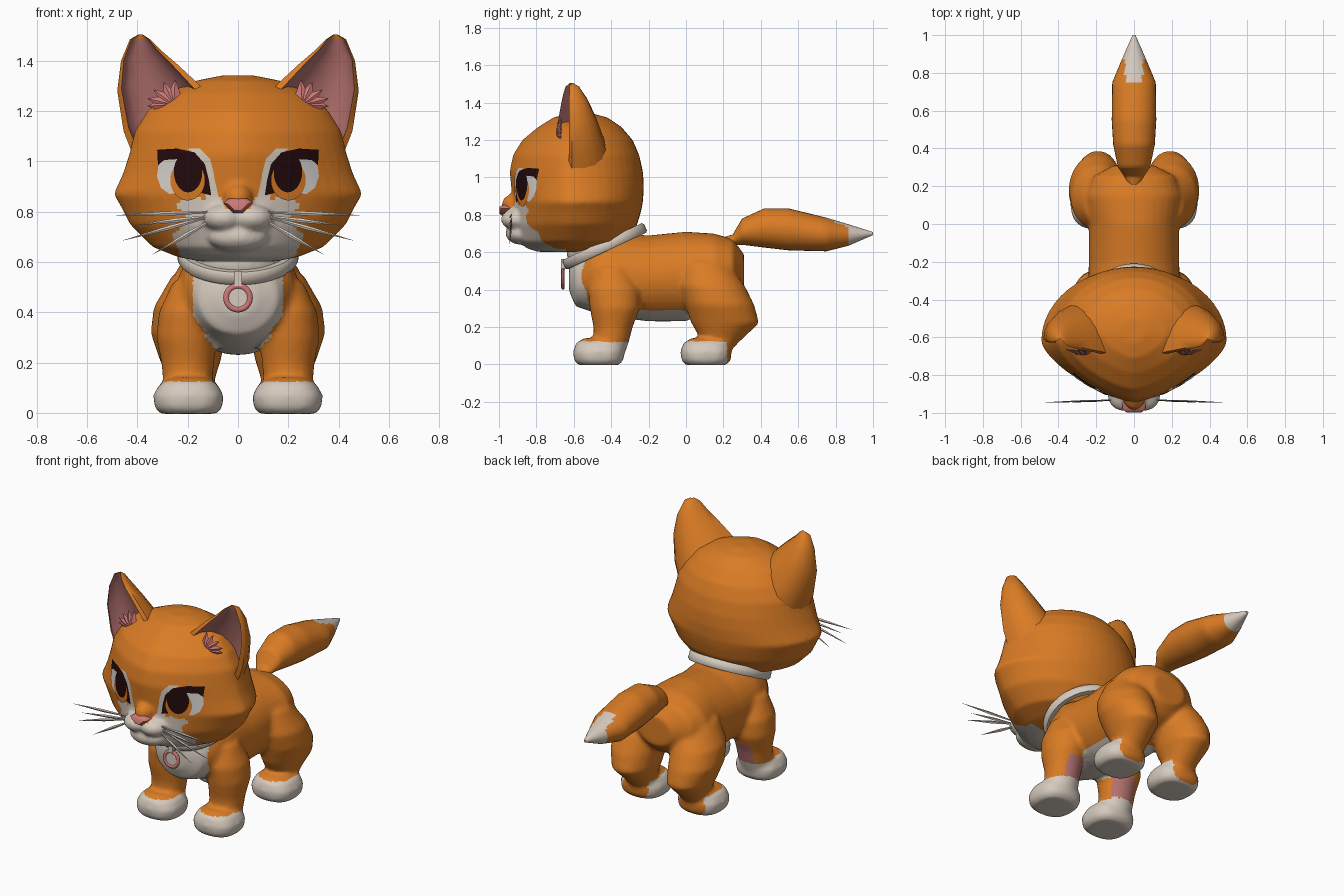
import bpy, bmesh, math
from mathutils import Vector, Matrix
from mathutils.bvhtree import BVHTree

if "Cube" in bpy.data.objects:
    bpy.data.objects.remove(bpy.data.objects["Cube"])

def material(name, rgb):
    m = bpy.data.materials.new(name)
    m.diffuse_color = (*rgb, 1)
    m.use_nodes = True
    m.node_tree.nodes["Principled BSDF"].inputs["Base Color"].default_value = m.diffuse_color
    return m

ORANGE = material("orange_fur", (0.70, 0.20, 0.018))
CREAM = material("cream_fur", (0.67, 0.59, 0.51))
DARK = material("dark_brown", (0.016, 0.003, 0.004))
PINK = material("pink", (0.60, 0.19, 0.18))
EAR_PINK = material("dusty_pink", (0.46, 0.17, 0.16))
EYE_WHITE = material("eye_white", (0.68, 0.65, 0.62))

def signed_pow(v, e):
    return math.copysign(abs(v) ** e, v)

def loft(bm, rings):
    """Skin closed rings of points and cap both ends."""
    vs = [[bm.verts.new(p) for p in r] for r in rings]
    n = len(vs[0])
    for a, b in zip(vs, vs[1:]):
        for i in range(n):
            bm.faces.new((a[i], a[(i + 1) % n], b[(i + 1) % n], b[i]))
    bm.faces.new(vs[0][::-1])
    bm.faces.new(vs[-1])

def flat_ring(x, y, z, rx, ry, n=24, p=2.0):
    """Horizontal superellipse."""
    return [(x + rx * signed_pow(math.cos(a), 2 / p), y + ry * signed_pow(math.sin(a), 2 / p), z)
            for a in (2 * math.pi * i / n for i in range(n))]

def upright_ring(y, zc, rx, rz, n=32):
    return [(rx * math.cos(a), y, zc + rz * math.sin(a)) for a in (2 * math.pi * i / n for i in range(n))]

def ball(bm, c, r):
    bmesh.ops.create_uvsphere(bm, u_segments=24, v_segments=14, radius=1,
                              matrix=Matrix.Translation(c) @ Matrix.Diagonal((*r, 1)))

def spike(bm, a, b, r, mid=0.3, n=4):
    """Thin pointed blade from a to b."""
    a, b = Vector(a), Vector(b)
    d = (b - a).normalized()
    u = d.cross(Vector((0, 1, 0))).normalized()
    v = d.cross(u)
    rings = []
    for t, k in ((0, 0.4), (mid, 1), (1, 0.03)):
        rings.append([a.lerp(b, t) + r * k * (u * math.cos(q) + v * 0.5 * math.sin(q))
                      for q in (2 * math.pi * i / n for i in range(n))])
    loft(bm, rings)

def finish(bm, name, mats, rule=None, voxel=0, smooth=5):
    """Make an object, optionally fused into one skin, coloured by a rule."""
    bmesh.ops.recalc_face_normals(bm, faces=bm.faces[:])
    me = bpy.data.meshes.new(name)
    bm.to_mesh(me)
    bm.free()
    ob = bpy.data.objects.new(name, me)
    bpy.context.collection.objects.link(ob)
    if voxel:
        r = ob.modifiers.new("fuse", 'REMESH')
        r.mode, r.voxel_size = 'VOXEL', voxel
        s = ob.modifiers.new("relax", 'SMOOTH')
        s.factor, s.iterations = 0.5, smooth
        dg = bpy.context.evaluated_depsgraph_get()
        fused = bpy.data.meshes.new_from_object(ob.evaluated_get(dg))
        ob.modifiers.clear()
        ob.data = fused
        bpy.data.meshes.remove(me)
        fused.name = name
        me = fused
        me.materials.clear()
    for m in mats:
        me.materials.append(m)
    if rule:
        for f in me.polygons:
            f.material_index = rule(f.center, f.normal)
    return ob

def inside(x, z, poly):
    hit = False
    for (x1, z1), (x2, z2) in zip(poly, poly[1:] + poly[:1]):
        if (z1 > z) != (z2 > z) and x < (x2 - x1) * (z - z1) / (z2 - z1) + x1:
            hit = not hit
    return hit

# Body: torso, neck, legs and paws fused into one skin
bm = bmesh.new()
loft(bm, [upright_ring(*r) for r in (
    (-0.625, 0.46, 0.07, 0.07), (-0.59, 0.46, 0.16, 0.15), (-0.50, 0.49, 0.22, 0.21),
    (-0.40, 0.48, 0.245, 0.225), (-0.20, 0.46, 0.24, 0.23), (0.0, 0.47, 0.24, 0.24),
    (0.15, 0.50, 0.26, 0.20), (0.25, 0.51, 0.22, 0.16), (0.31, 0.50, 0.11, 0.09))])
ball(bm, (0, -0.45, 0.60), (0.2, 0.19, 0.13))
for s in (1, -1):
    loft(bm, [flat_ring(s * x, *r) for x, *r in (
        (0.18, -0.40, 0.52, 0.08, 0.09), (0.20, -0.385, 0.40, 0.115, 0.14), (0.205, -0.38, 0.30, 0.12, 0.135),
        (0.20, -0.39, 0.20, 0.105, 0.105), (0.20, -0.40, 0.12, 0.098, 0.095), (0.20, -0.41, 0.05, 0.09, 0.08))])
    loft(bm, [flat_ring(s * x, *r) for x, *r in (
        (0.17, 0.10, 0.55, 0.09, 0.12), (0.19, 0.14, 0.42, 0.145, 0.175), (0.20, 0.18, 0.32, 0.148, 0.185),
        (0.19, 0.21, 0.22, 0.125, 0.182), (0.185, 0.19, 0.14, 0.095, 0.115), (0.185, 0.14, 0.06, 0.085, 0.085))])
    for y in (-0.467, 0.107):
        loft(bm, [flat_ring(s * 0.197, y, z, rx, ry, p=2.5) for z, rx, ry in (
            (-0.004, 0.11, 0.105), (0.02, 0.135, 0.132), (0.07, 0.14, 0.137), (0.115, 0.115, 0.12), (0.14, 0.07, 0.08))])

def body_rule(c, n):
    x = abs(c.x)
    if c.z < 0.125 and c.y < 0.22:
        return 1
    if c.y < -0.47 and c.z > 0.25 and x < 0.07 + 0.11 * min(1, (c.z - 0.25) / 0.14):
        return 1
    if n.z < -0.5 and 0.19 < c.z < 0.32 and x < 0.16 and -0.5 < c.y < 0.06:
        return 1
    if -0.36 < c.y < -0.2 and c.z < 0.25 and n.y > 0.55 and x < 0.25:
        return 2
    return 0

finish(bm, "body", [ORANGE, CREAM, EAR_PINK], body_rule, 0.014)

# Head: skull, muzzle lobes, chin and nose bridge fused into one skin
def head_ring(z, hw, yf, yb, n=48):
    pts = []
    for i in range(n):
        a = 2 * math.pi * i / n
        c, s = math.cos(a), math.sin(a)
        cy = yf * 0.56 + yb * 0.44 if z > 1.25 or z < 0.65 else -0.62
        e = 2 / 1.5 if s < 0 else 1
        pts.append((hw * signed_pow(c, e), cy + (cy - yf if s < 0 else yb - cy) * signed_pow(s, e), z))
    return pts

bm = bmesh.new()
loft(bm, [head_ring(*r) for r in (
    (0.602, 0.15, -0.79, -0.48), (0.62, 0.24, -0.85, -0.41), (0.66, 0.34, -0.90, -0.32), (0.75, 0.43, -0.925, -0.26),
    (0.82, 0.465, -0.925, -0.24), (0.87, 0.495, -0.925, -0.23), (0.95, 0.458, -0.935, -0.225), (1.03, 0.432, -0.943, -0.23),
    (1.12, 0.41, -0.925, -0.25), (1.20, 0.36, -0.875, -0.285), (1.27, 0.285, -0.79, -0.345),
    (1.32, 0.17, -0.71, -0.42), (1.342, 0.06, -0.63, -0.50))])
for s in (1, -1):
    ball(bm, (s * 0.055, -0.905, 0.775), (0.085, 0.085, 0.055))
ball(bm, (0, -0.88, 0.70), (0.12, 0.085, 0.06))
ball(bm, (0, -0.91, 0.855), (0.06, 0.075, 0.06))

MUZZLE = [(-0.01, 0.80), (0.05, 0.815), (0.07, 0.86), (0.10, 0.87), (0.13, 0.85), (0.21, 0.86), (0.25, 0.82),
          (0.205, 0.79), (0.22, 0.74), (0.26, 0.71), (0.24, 0.65), (0.20, 0.57), (-0.01, 0.57)]
head = finish(bm, "head", [ORANGE, CREAM],
              lambda c, n: int(c.y < -0.64 and inside(abs(c.x), c.z, MUZZLE)), 0.012, 4)

# Nose
bm = bmesh.new()
loft(bm, [[(x * k, y, 0.823 + z * k) for x, z in
           ((-0.06, 0.012), (-0.035, 0.03), (0.035, 0.03), (0.06, 0.012), (0.02, -0.028), (-0.02, -0.028))]
          for y, k in ((-0.94, 1.0), (-0.98, 1.0), (-0.998, 0.65))])
finish(bm, "nose", [PINK])

# Eyes: thin plates laid onto the face
hm = bmesh.new()
hm.from_mesh(head.data)
face_tree = BVHTree.FromBMesh(hm)
hm.free()

def plate(name, outline, mat, lift):
    bm = bmesh.new()
    for s in (1, -1):
        bm.faces.new([bm.verts.new((s * x, 0, z)) for x, z in outline])
    bmesh.ops.triangulate(bm, faces=bm.faces[:])
    for axis, lo, hi in ((Vector((1, 0, 0)), -16, 17), (Vector((0, 0, 1)), 38, 54)):
        for k in range(lo, hi):
            bmesh.ops.bisect_plane(bm, geom=bm.verts[:] + bm.edges[:] + bm.faces[:],
                                   plane_co=axis * (k * 0.02 + 0.0013), plane_no=axis)
    for v in bm.verts:
        loc, nor, _, _ = face_tree.ray_cast(Vector((v.co.x, -2, v.co.z)), Vector((0, 1, 0)))
        if loc:
            v.co = loc + nor * lift
    ob = finish(bm, name, [mat])
    for f in ob.data.polygons:
        if f.normal.y > 0:
            f.flip()

def oval(cx, cz, rx, rz, n=28):
    return [(cx + rx * math.cos(2 * math.pi * i / n), cz + rz * math.sin(2 * math.pi * i / n)) for i in range(n)]

plate("inner_eye_stripe", [(0.07, 0.83), (0.125, 0.84), (0.115, 0.90), (0.13, 0.98), (0.17, 1.03), (0.20, 1.05),
                           (0.15, 1.05), (0.11, 1.01), (0.095, 0.95), (0.09, 0.88)], CREAM, 0.003)
plate("eye_white", [(0.20, 1.02), (0.29, 1.02), (0.315, 0.98), (0.32, 0.94), (0.305, 0.895), (0.27, 0.87), (0.20, 0.88)],
      EYE_WHITE, 0.0035)
plate("eyelash", [(0.105, 0.865), (0.145, 0.875), (0.16, 0.98), (0.22, 1.01), (0.29, 1.005), (0.315, 0.985),
                  (0.318, 1.045), (0.24, 1.05), (0.17, 1.035), (0.13, 0.99), (0.115, 0.93)], DARK, 0.005)
plate("iris", oval(0.198, 0.925, 0.068, 0.08), ORANGE, 0.0065)
plate("pupil", oval(0.195, 0.957, 0.056, 0.08), DARK, 0.008)

# Ears: cupped shells with a pink hollow
OUTER = [(0.40, 0.98), (0.455, 1.12), (0.48, 1.28), (0.465, 1.40), (0.43, 1.485), (0.395, 1.505)]
INNER = [(0.10, 1.25), (0.17, 1.32), (0.24, 1.385), (0.31, 1.445), (0.35, 1.485), (0.38, 1.505)]
DEPTH = [0.24, 0.20, 0.15, 0.10, 0.05, 0.01]
for s, side in ((1, "left"), (-1, "right")):
    bm = bmesh.new()
    rings = []
    for i, ((ox, oz), (ix, iz), d) in enumerate(zip(OUTER, INNER, DEPTH)):
        o, q = Vector((s * ox, -0.61, oz)), Vector((s * ix, -0.69 + 0.014 * i, iz))
        back = [o.lerp(q, (1 - math.cos(a)) / 2) + Vector((0, d * math.sin(a), 0))
                for a in (math.pi * k / 10 for k in range(11))]
        front = [o.lerp(q, 0.5 - 0.43 * math.cos(a)) + Vector((0, -0.012 * (i < 5) + d * 0.6 * math.sin(a), 0))
                 for a in (math.pi * k / 8 for k in range(8, -1, -1))]
        rings.append(back + front)
    loft(bm, rings)
    bm.faces.ensure_lookup_table()
    for row in range(4):
        for k in range(11, 19):
            bm.faces[row * 20 + k].material_index = 1
    finish(bm, side + "_ear", [ORANGE, EAR_PINK])
    # Fur tuft inside the ear
    bm = bmesh.new()
    for x, z in ((0.36, 1.25), (0.34, 1.20), (0.335, 1.285), (0.295, 1.315), (0.25, 1.325), (0.36, 1.22)):
        spike(bm, (s * 0.255, -0.69, 1.225), (s * x, -0.665, z), 0.024, 0.45)
    finish(bm, side + "_ear_tuft", [PINK])
    # Whiskers
    bm = bmesh.new()
    for x0, z0, x, z in ((0.08, 0.80, 0.49, 0.785), (0.08, 0.79, 0.46, 0.685), (0.08, 0.78, 0.34, 0.63),
                         (0.08, 0.785, 0.42, 0.745)):
        spike(bm, (s * x0, -0.93, z0), (s * x, -0.945, z), 0.009, 0.5)
    finish(bm, side + "_whiskers", [CREAM])

# Tail with a pale tip
KEYS = [(0.20, 0.65, 0.03, 0.03), (0.25, 0.665, 0.05, 0.03), (0.30, 0.71, 0.085, 0.07), (0.42, 0.73, 0.11, 0.105),
        (0.55, 0.722, 0.118, 0.112), (0.75, 0.695, 0.115, 0.09), (0.87, 0.692, 0.065, 0.057), (1.0, 0.70, 0.008, 0.008)]
rings = []
for a, b in zip(KEYS, KEYS[1:]):
    rings += [upright_ring(*[p + (q - p) * k / 6 for p, q in zip(a, b)]) for k in range(6)]
bm = bmesh.new()
loft(bm, rings + [upright_ring(*KEYS[-1])])
finish(bm, "tail", [ORANGE, CREAM],
       lambda c, n: int(c.y > 0.87 or (c.y > 0.735 and abs(c.x) < 0.048 and n.z > 0)))

def lathe(name, profile, mat, matrix, n=40):
    """Closed profile of (radius, height) spun into a ring."""
    bm = bmesh.new()
    rows = [[bm.verts.new(matrix @ Vector((r * math.cos(a), r * math.sin(a), h))) for r, h in profile]
            for a in (2 * math.pi * i / n for i in range(n))]
    m = len(profile)
    for i in range(n):
        p, q = rows[i], rows[(i + 1) % n]
        for j in range(m):
            bm.faces.new((p[j], q[j], q[(j + 1) % m], p[(j + 1) % m]))
    finish(bm, name, [mat])

# Collar and hanging tag
lathe("collar", [(0.205, -0.026), (0.232, -0.028), (0.241, -0.018), (0.241, 0.018), (0.232, 0.028), (0.205, 0.026)],
      CREAM, Matrix.Translation((0, -0.435, 0.632)) @ Matrix.Rotation(math.radians(25), 4, 'X'))
TAG = Matrix.Translation((0, -0.658, 0.458)) @ Matrix.Rotation(math.pi / 2, 4, 'X')
lathe("tag_rim", [(0.047 + 0.012 * math.cos(a), 0.009 * math.sin(a)) for a in (math.pi * k / 4 for k in range(8))],
      PINK, TAG, 24)
bm = bmesh.new()
bmesh.ops.create_cone(bm, cap_ends=True, segments=24, radius1=0.045, radius2=0.045, depth=0.008, matrix=TAG)
finish(bm, "tag_disc", [CREAM])
bm = bmesh.new()
bmesh.ops.create_cube(bm, size=1, matrix=Matrix.Translation((0, -0.658, 0.535)) @ Matrix.Diagonal((0.032, 0.022, 0.06, 1)))
finish(bm, "tag_clasp", [CREAM])

# Smooth shading with crisp edges kept
bpy.ops.object.select_all(action='SELECT')
bpy.context.view_layer.objects.active = head
bpy.ops.object.shade_smooth_by_angle(angle=math.radians(50))
